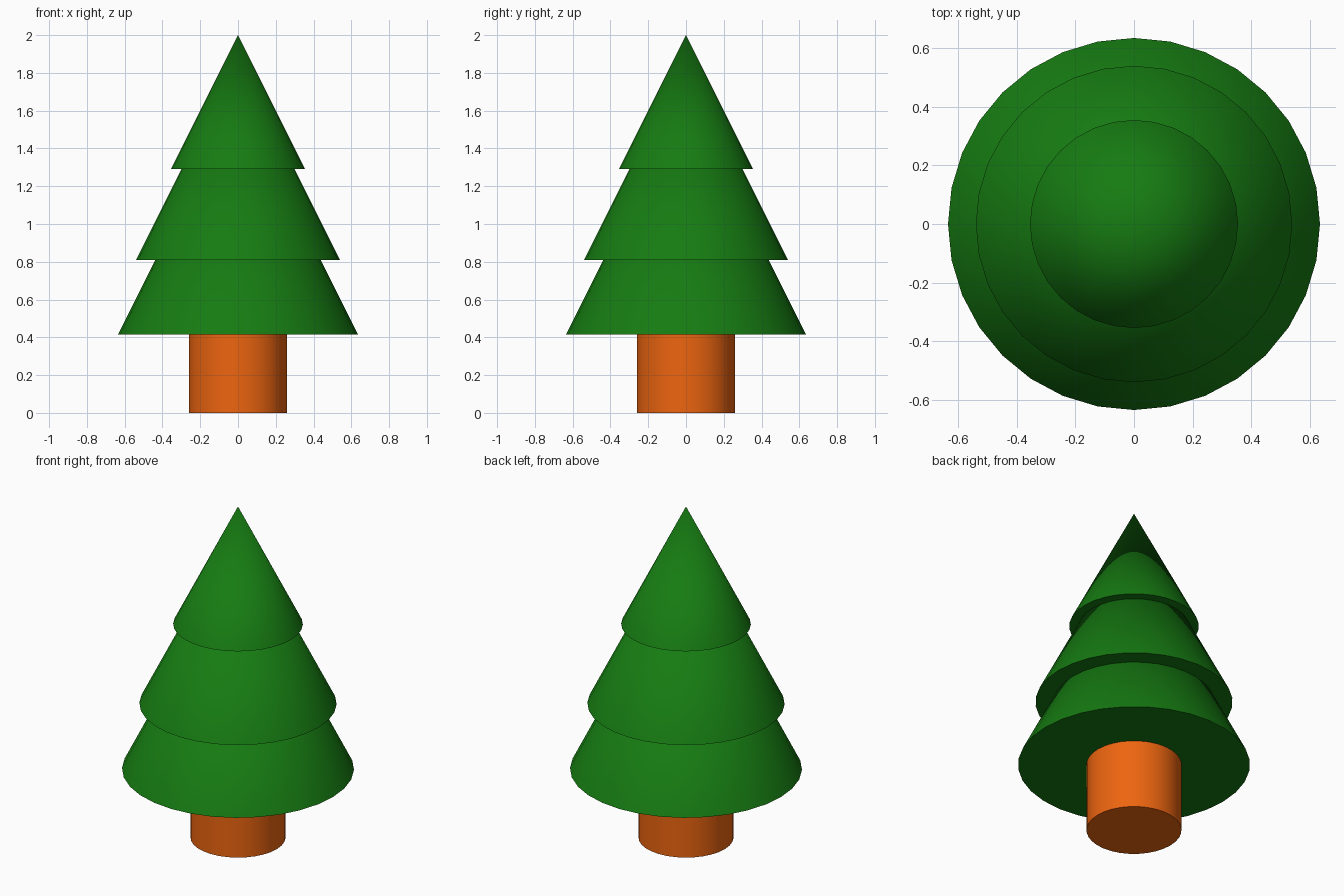
import bpy
import math

if "Cube" in bpy.data.objects:
    bpy.data.objects.remove(bpy.data.objects["Cube"])

SIDES = 32


def material(name, color):
    mat = bpy.data.materials.new(name)
    mat.diffuse_color = (*color, 1)
    mat.use_nodes = True
    mat.node_tree.nodes["Principled BSDF"].inputs["Base Color"].default_value = mat.diffuse_color
    return mat


def finish(name, mat):
    obj = bpy.context.object
    obj.name = name
    obj.data.materials.append(mat)
    bpy.ops.object.shade_smooth_by_angle(angle=math.radians(40))


leaf = material("leaf_green", (0.008, 0.20, 0.006))
bark = material("bark_orange", (0.85, 0.13, 0.005))

# Trunk, ending at the underside of the lowest tier
bpy.ops.mesh.primitive_cylinder_add(vertices=SIDES, radius=0.26, depth=0.415,
                                    location=(0, 0, 0.2075))
finish("trunk", bark)

# Overlapping foliage cones: name, base radius, base height, tip height
tiers = [
    ("lower_foliage", 0.635, 0.415, 1.69),
    ("middle_foliage", 0.54, 0.81, 1.89),
    ("upper_foliage", 0.355, 1.29, 2.0),
]
for name, radius, base, tip in tiers:
    bpy.ops.mesh.primitive_cone_add(vertices=SIDES, radius1=radius, radius2=0,
                                    depth=tip - base,
                                    location=(0, 0, (base + tip) / 2))
    finish(name, leaf)
